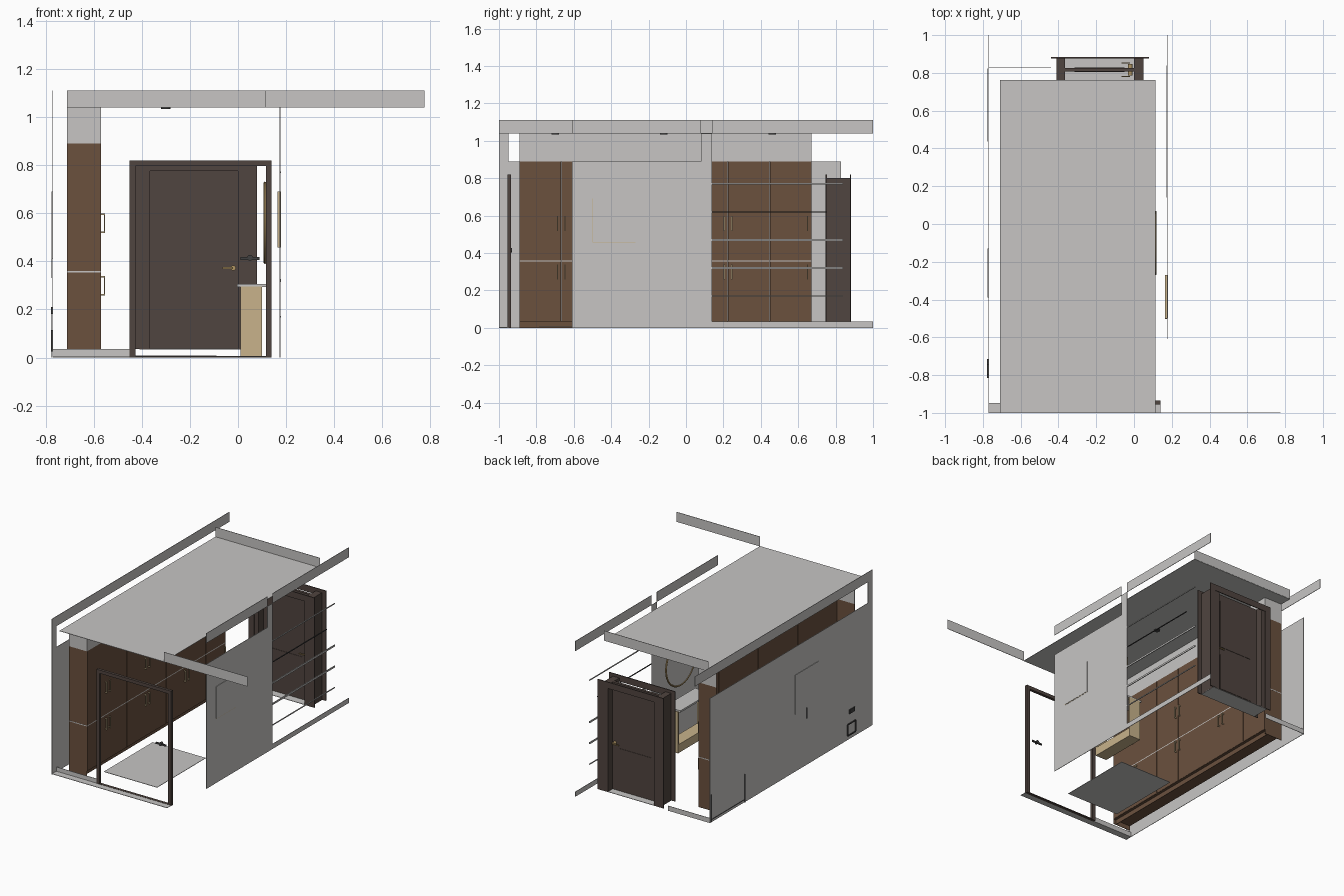
import bpy
import bmesh
import math
from mathutils import Matrix

default_cube = bpy.data.objects.get("Cube")
if default_cube:
    bpy.data.objects.remove(default_cube, do_unlink=True)


def make_material(name, red, green, blue):
    material = bpy.data.materials.new(name)
    material.use_nodes = True
    colour = (red, green, blue, 1)
    material.diffuse_color = colour
    material.node_tree.nodes["Principled BSDF"].inputs["Base Color"].default_value = colour
    return material


plaster = make_material("light grey plaster", .57, .56, .55)
walnut = make_material("walnut brown", .145, .082, .048)
dark_wood = make_material("dark door wood", .08, .058, .05)
tan_wood = make_material("pale tan wood", .58, .45, .26)
brass = make_material("brass", .45, .31, .13)
charcoal = make_material("charcoal", .05, .05, .05)


def finish(name, mesh_builder, material):
    mesh = bpy.data.meshes.new(name)
    mesh_builder.to_mesh(mesh)
    mesh_builder.free()
    mesh.materials.append(material)
    part = bpy.data.objects.new(name, mesh)
    bpy.context.collection.objects.link(part)
    return part


def box(name, material, x_range, y_range, z_range):
    """Axis-aligned box given by its low and high limits."""
    ranges = (x_range, y_range, z_range)
    centre = [sum(limits) / 2 for limits in ranges]
    size = [limits[1] - limits[0] for limits in ranges]
    builder = bmesh.new()
    placement = Matrix.Translation(centre) @ Matrix.Diagonal(size + [1])
    bmesh.ops.create_cube(builder, size=1, matrix=placement)
    return finish(name, builder, material)


def around(middle, thickness):
    return (middle - thickness / 2, middle + thickness / 2)


THIN = .003


def side_panel(name, material, x, y_range, z_range):
    """Thin upright sheet facing sideways."""
    return box(name, material, around(x, THIN), y_range, z_range)


def end_panel(name, material, y, x_range, z_range):
    """Thin upright sheet facing front and back."""
    return box(name, material, x_range, around(y, THIN), z_range)


def flat_panel(name, material, z, x_range, y_range):
    """Thin level sheet."""
    return box(name, material, x_range, y_range, around(z, THIN))


def disc(name, material, location, radius, depth, axis):
    builder = bmesh.new()
    turn = Matrix.Rotation(math.pi / 2, 4, axis) if axis != "Z" else Matrix()
    bmesh.ops.create_cone(builder, cap_ends=True, segments=32, radius1=radius,
                          radius2=radius, depth=depth,
                          matrix=Matrix.Translation(location) @ turn)
    return finish(name, builder, material)


def door_frame(name, material, x_range, y_range, z_range, width):
    """Two posts joined by a head rail."""
    left, right = x_range
    bottom, top = z_range
    box(name + "_left_post", material, (left, left + width), y_range, z_range)
    box(name + "_right_post", material, (right - width, right), y_range, z_range)
    box(name + "_head", material, x_range, y_range, (top - width, top))


# Main room limits
LEFT, RIGHT = -.77, .175
FRONT, BACK = -1, 1
INNER = (-.71, .115)
FLOOR, SKIRT, TOP, CEILING, CROWN = 0, .035, .89, 1.04, 1.11
COVE = (CEILING, CROWN)
CABINET_FACE = -.57
CABINET_Y = (-.89, .67)
PARTITION = (-.61, .14)

# Ceiling, upstands and ceiling lights
CEILING_BACK = .76
flat_panel("ceiling", plaster, CEILING, INNER, (FRONT, CEILING_BACK))
end_panel("back_upstand", plaster, CEILING_BACK, INNER, COVE)
end_panel("front_upstand", plaster, FRONT + THIN / 2, (INNER[1], .775), COVE)
side_panel("left_upstand", plaster, LEFT, (FRONT, BACK), COVE)
side_panel("partition_upstand", plaster, RIGHT, (PARTITION[0], .08), COVE)
side_panel("right_upstand", plaster, RIGHT, (PARTITION[1], BACK), COVE)
for y in (-.7, -.12, .46):
    disc("ceiling_light", charcoal, (-.3, y, CEILING - THIN), .02, .006, "Z")

# Left wall with its tall corner
side_panel("left_wall", plaster, LEFT, (FRONT, .83), (FLOOR, TOP))
side_panel("left_wall_corner", plaster, LEFT, (FRONT, -.95), (TOP, CEILING))
side_panel("left_wall_hatch", plaster, LEFT - THIN, (-.39, -.13), (.41, .69))

# Right partition with its tall corner and square hatch
side_panel("partition", plaster, RIGHT, PARTITION, (FLOOR, TOP))
side_panel("partition_corner", plaster, RIGHT, (.08, PARTITION[1]), (TOP, CEILING))
HATCH_Y, HATCH_Z = (-.5, -.27), (.46, .69)
side_panel("partition_hatch", plaster, RIGHT + THIN, HATCH_Y, HATCH_Z)
box("hatch_sill", tan_wood, (RIGHT - .01, RIGHT + .003), HATCH_Y, around(HATCH_Z[0], .006))
box("hatch_edge", tan_wood, (RIGHT - .01, RIGHT + .003), around(HATCH_Y[0], .006), HATCH_Z)

# Skirting boards and floor strips
FRONT_FRAME = (-.45, .14)
BACK_DOOR = (-.44, .08)
side_panel("right_skirting", plaster, RIGHT, (PARTITION[1], BACK), (FLOOR, SKIRT))
end_panel("front_skirting", plaster, -.95, (LEFT, FRONT_FRAME[0]), (FLOOR, SKIRT))
end_panel("back_skirting", plaster, .83, (LEFT, BACK_DOOR[0]), (FLOOR, SKIRT))
flat_panel("front_floor_strip", plaster, THIN, (LEFT, FRONT_FRAME[1]), (FRONT, -.95))
flat_panel("floor_mat", plaster, .006, (-.51, -.09), (-.785, -.235))

# Slim rails continuing the right wall
for z, thickness in ((.77, .006), (.47, .012), (.32, .012), (.17, .006)):
    box("wall_rail", plaster, around(RIGHT, .006), (PARTITION[1], .84), around(z, thickness))
box("dark_wall_rail", charcoal, around(RIGHT, .006), (PARTITION[1], .75), around(.62, .005))

# Cabinet shell and the boxed soffit over it
CABINET_X = (INNER[0], CABINET_FACE)
SPLIT = .357
for y in CABINET_Y:
    end_panel("cabinet_end", walnut, y, CABINET_X, (FLOOR, TOP))
    end_panel("soffit_end", plaster, y, CABINET_X, (TOP, CEILING))
    end_panel("cabinet_end_joint", plaster, y, CABINET_X, around(SPLIT, .006)).scale.y = 1.001
side_panel("soffit_face", plaster, CABINET_FACE, CABINET_Y, (TOP, CEILING))
side_panel("cabinet_joint", plaster, CABINET_FACE, CABINET_Y, around(SPLIT, .006))
flat_panel("cabinet_base", walnut, SKIRT, CABINET_X, CABINET_Y)
side_panel("cabinet_plinth", walnut, CABINET_FACE - .02, CABINET_Y, (FLOOR, SKIRT))

# Cabinet doors in two tiers, handles paired at shared edges
DOORS = 7
GAP = .0015
door_width = (CABINET_Y[1] - CABINET_Y[0]) / DOORS
tiers = (("lower", (SKIRT, SPLIT - THIN), (.26, .335)),
         ("upper", (SPLIT + THIN, TOP), (.52, .595)))
for tier, door_z, handle_z in tiers:
    for index in range(DOORS):
        start = CABINET_Y[0] + index * door_width
        end = start + door_width
        side_panel(tier + "_cabinet_door", walnut, CABINET_FACE,
                   (start + GAP, end - GAP), door_z)
        handle_y = end - .02 if index % 2 == 0 else start + .02
        box(tier + "_handle", tan_wood, (CABINET_FACE + .012, CABINET_FACE + .018),
            around(handle_y, .006), handle_z)
        for z in handle_z:
            box(tier + "_handle_stub", tan_wood, (CABINET_FACE, CABINET_FACE + .018),
                around(handle_y, .006), around(z, .006))

# Front door frame and sill
FRAME_Y = (-.955, -.935)
door_frame("front_frame", dark_wood, FRONT_FRAME, FRAME_Y, (FLOOR, .82), .024)
box("front_sill", dark_wood, FRONT_FRAME, FRAME_Y, (FLOOR, .006))
box("front_latch", charcoal, (.01, .09), around(-.94, .008), around(.412, .012))
disc("front_latch_rose", charcoal, (.05, -.94, .415), .012, .02, "X")

# Back door: jambs, casings, threshold and panelled leaf
DOOR_Z = (SKIRT, .8)
JAMB_Y = (.75, .88)
LEAF_X = (-.365, 0)
box("back_left_jamb", dark_wood, (-.41, LEAF_X[0]), JAMB_Y, DOOR_Z)
box("back_right_jamb", dark_wood, (LEAF_X[1], .05), JAMB_Y, DOOR_Z)
for y in JAMB_Y:
    door_frame("back_casing", dark_wood, BACK_DOOR, around(y, .006), (SKIRT, .82), .045)
flat_panel("back_threshold", plaster, SKIRT, (-.41, .05), JAMB_Y)
box("back_door_leaf", dark_wood, LEAF_X, (.807, .827), DOOR_Z)
for y in (.806, .828):
    for z_range in ((.08, .34), (.4, .75)):
        end_panel("door_panel", dark_wood, y, (LEAF_X[0] + .05, LEAF_X[1] - .05), z_range)
    box("door_lever", brass, (-.065, -.02), around(y + math.copysign(.025, y - .817), .006),
        around(.372, .007))
    disc("door_rose", brass, (-.02, y, .372), .011, .04, "X")

# Console: plinth drawer, end boards and top
CONSOLE_X, CONSOLE_Y = (.01, .1), (-.27, .07)
box("console_drawer", tan_wood, CONSOLE_X, CONSOLE_Y, (FLOOR, .06))
for y in CONSOLE_Y:
    box("console_end", tan_wood, CONSOLE_X, around(y, .01), (FLOOR, .295))
box("console_top", plaster, (-.005, .118), CONSOLE_Y, (.293, .306))

# Round mirror above the console
MIRROR = (INNER[1] - .003, -.1, .56)
bpy.ops.mesh.primitive_torus_add(major_radius=.165, minor_radius=.006, major_segments=48,
                                 minor_segments=8, location=MIRROR,
                                 rotation=(0, math.pi / 2, 0))
ring = bpy.context.object
ring.name = "mirror_ring"
ring.data.materials.append(brass)
bpy.ops.object.shade_smooth_by_angle()
disc("mirror_glass", plaster, MIRROR, .162, .004, "Y")

# Pipes and small fittings outside the left wall
OUTSIDE = LEFT - .004
for y in (.44, .82):
    box("outer_pipe", charcoal, around(OUTSIDE, .003), around(y, .004), (FLOOR, .2))
box("outer_pipe_run", charcoal, around(OUTSIDE, .003), (.44, .82), around(.02, .003))
box("hatch_cable", charcoal, around(OUTSIDE, .003), around(-.26, .004), (.33, .41))
for height in (.03, .11):
    box("outer_bracket_bar", charcoal, around(OUTSIDE, .006), (-.81, -.72), around(height, .008))
for y in (-.81, -.72):
    box("outer_bracket_side", charcoal, around(OUTSIDE, .006), around(y, .008), (.03, .11))
box("outer_switch", charcoal, around(OUTSIDE, .006), (-.8, -.74), (.18, .21))
